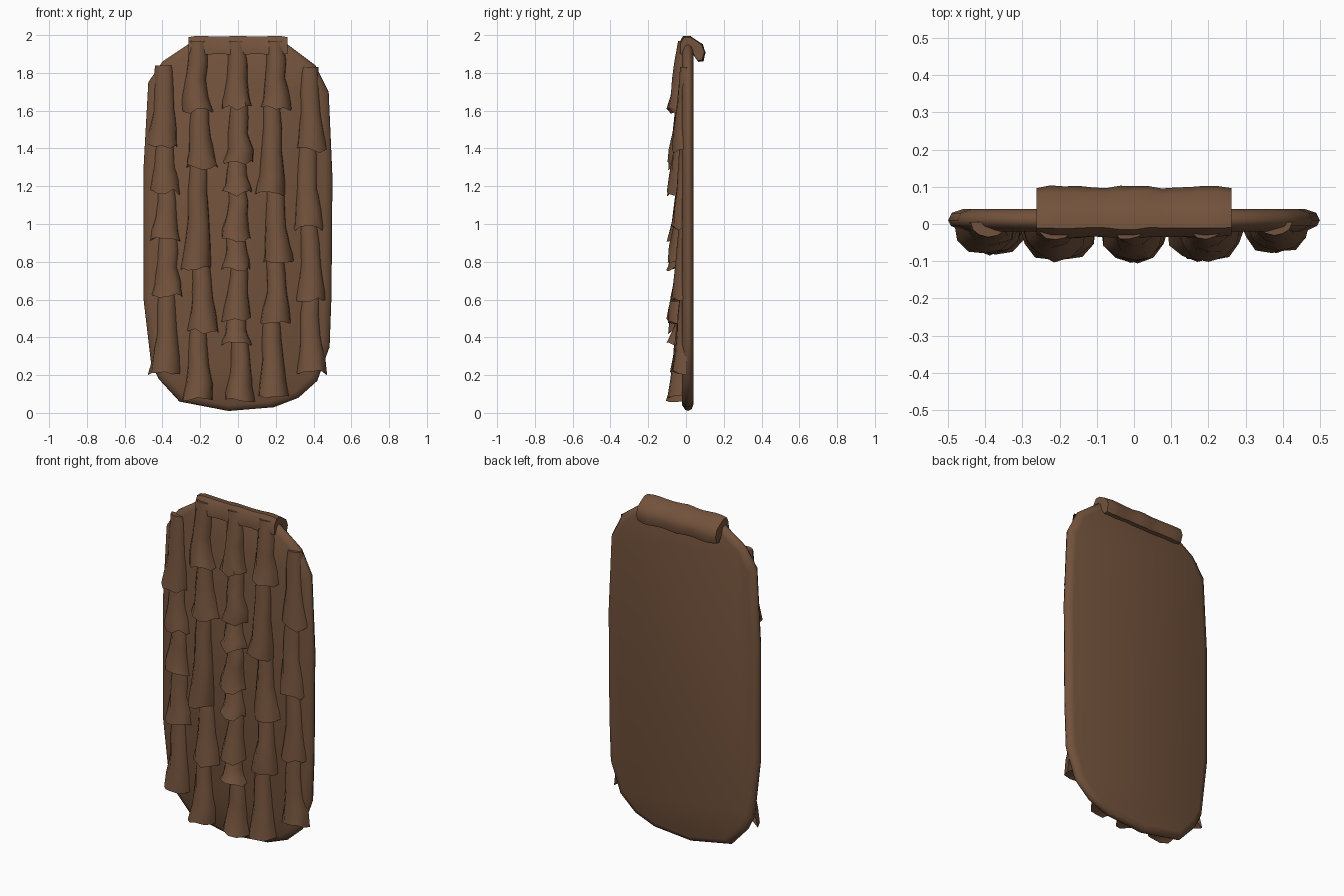
import bpy, bmesh, math, random

random.seed(4)
cube = bpy.data.objects.get("Cube")
if cube:
    bpy.data.objects.remove(cube)

brown = bpy.data.materials.new("bark brown")
brown.use_nodes = True
brown.diffuse_color = (0.17, 0.085, 0.045, 1)
bsdf = brown.node_tree.nodes["Principled BSDF"]
bsdf.inputs["Base Color"].default_value = brown.diffuse_color
bsdf.inputs["Roughness"].default_value = 0.9


def jitter(amount):
    return random.uniform(-amount, amount)


def bridge(bm, rings, closed):
    """Join neighbouring rings of vertices with quads."""
    for a, b in zip(rings, rings[1:]):
        n = len(a)
        for i in range(n if closed else n - 1):
            j = (i + 1) % n
            bm.faces.new((a[i], a[j], b[j], b[i]))


def finish(name, bm, angle):
    bmesh.ops.recalc_face_normals(bm, faces=bm.faces)
    mesh = bpy.data.meshes.new(name)
    bm.to_mesh(mesh)
    bm.free()
    mesh.materials.append(brown)
    obj = bpy.data.objects.new(name, mesh)
    bpy.context.collection.objects.link(obj)
    bpy.ops.object.select_all(action="DESELECT")
    obj.select_set(True)
    bpy.context.view_layer.objects.active = obj
    bpy.ops.object.shade_smooth_by_angle(angle=math.radians(angle))
    return obj


# Backing slab: rounded outline with softened front and back rims
outline = [(-.05, .01), (.19, .03), (.32, .08), (.42, .17), (.485, .35), (.495, .62),
           (.5, 1.25), (.48, 1.7), (.41, 1.84), (.25, 1.96), (-.25, 1.96), (-.4, 1.86),
           (-.475, 1.75), (-.5, 1.3), (-.5, .6), (-.46, .26), (-.42, .18), (-.31, .06)]
bm = bmesh.new()
rings = []
for y, sx, sz in ((-.02, .92, .97), (-.005, .985, .993), (.01, 1, 1), (.03, .98, .99), (.04, .92, .965)):
    rings.append([bm.verts.new((x * sx, y, 1 + (z - 1) * sz)) for x, z in outline])
bridge(bm, rings, True)
bm.faces.new(rings[0])
bm.faces.new(rings[-1])
finish("backing_slab", bm, 60)


# Overlapping tufts: half-round, narrow at the top, flared at the lower lip
def tuft(bm, x, top, bottom, depth, width):
    length = top - bottom
    sections = ((0, .6, .45), (.3, .68, .62), (.55, .72, .72), (.8, .9, .88), (1, 1.05, 1))
    lean = jitter(.012)
    rings = []
    for t, w, d in sections:
        ring = []
        shift = lean * t + jitter(.007)
        for i in range(7):
            a = math.pi * i / 6
            swell = 1 + jitter(.07)
            drop = jitter(.016) if t == 1 else 0
            ring.append(bm.verts.new((x + shift - width * w * swell * math.cos(a),
                                      .005 - depth * d * swell * math.sin(a) ** .8,
                                      top - length * t + drop)))
        rings.append(ring)
    # Hollow underside below the lip
    rings.append([bm.verts.new((x + (v.co.x - x) * .55, v.co.y * .55, bottom + .025)) for v in rings[-1]])
    bridge(bm, rings, False)
    bm.faces.new(rings[0])
    bm.faces.new(rings[-1])


columns = {
    "outer_right": (-.385, .085, .082, (1.84, 1.41, 1.17, .91, .62, .21)),
    "inner_right": (-.205, .102, .082, (1.97, 1.6, 1.3, .76, .43, .07)),
    "middle": (-.003, .105, .08, (1.97, 1.61, 1.33, 1.16, .92, .76, .49, .36, .07)),
    "inner_left": (.19, .104, .08, (1.97, 1.61, 1.16, .8, .48, .08)),
    "outer_left": (.375, .08, .08, (1.83, 1.39, .98, .6, .21)),
}
for name, (x, depth, width, levels) in columns.items():
    bm = bmesh.new()
    for k, (top, bottom) in enumerate(zip(levels, levels[1:])):
        overlap = .05 if k else 0
        tuft(bm, x + jitter(.012), top + overlap, bottom, depth, width)
    finish(name + "_tufts", bm, 50)

# Lumpy roll folded over the top edge towards the back
profile = [(-.035, 1.9), (-.035, 1.955), (-.012, 1.99), (.02, 1.99), (.05, 1.972), (.085, 1.95),
           (.1, 1.91), (.088, 1.868), (.065, 1.865), (.04, 1.9), (.02, 1.9)]
bm = bmesh.new()
rings = []
steps = 14
for i in range(steps + 1):
    x = -.262 + .524 * i / steps
    lump = .008 * math.cos(x * 2 * math.pi / .2)
    swell = 1 + lump * 5 - (.06 if i in (0, steps) else 0)
    rings.append([bm.verts.new((x, .03 + (y - .03) * swell + jitter(.003),
                                1.93 + (z - 1.93) * (swell + .06))) for y, z in profile])
bridge(bm, rings, True)
bm.faces.new(rings[0])
bm.faces.new(rings[-1])
finish("top_roll", bm, 50)
